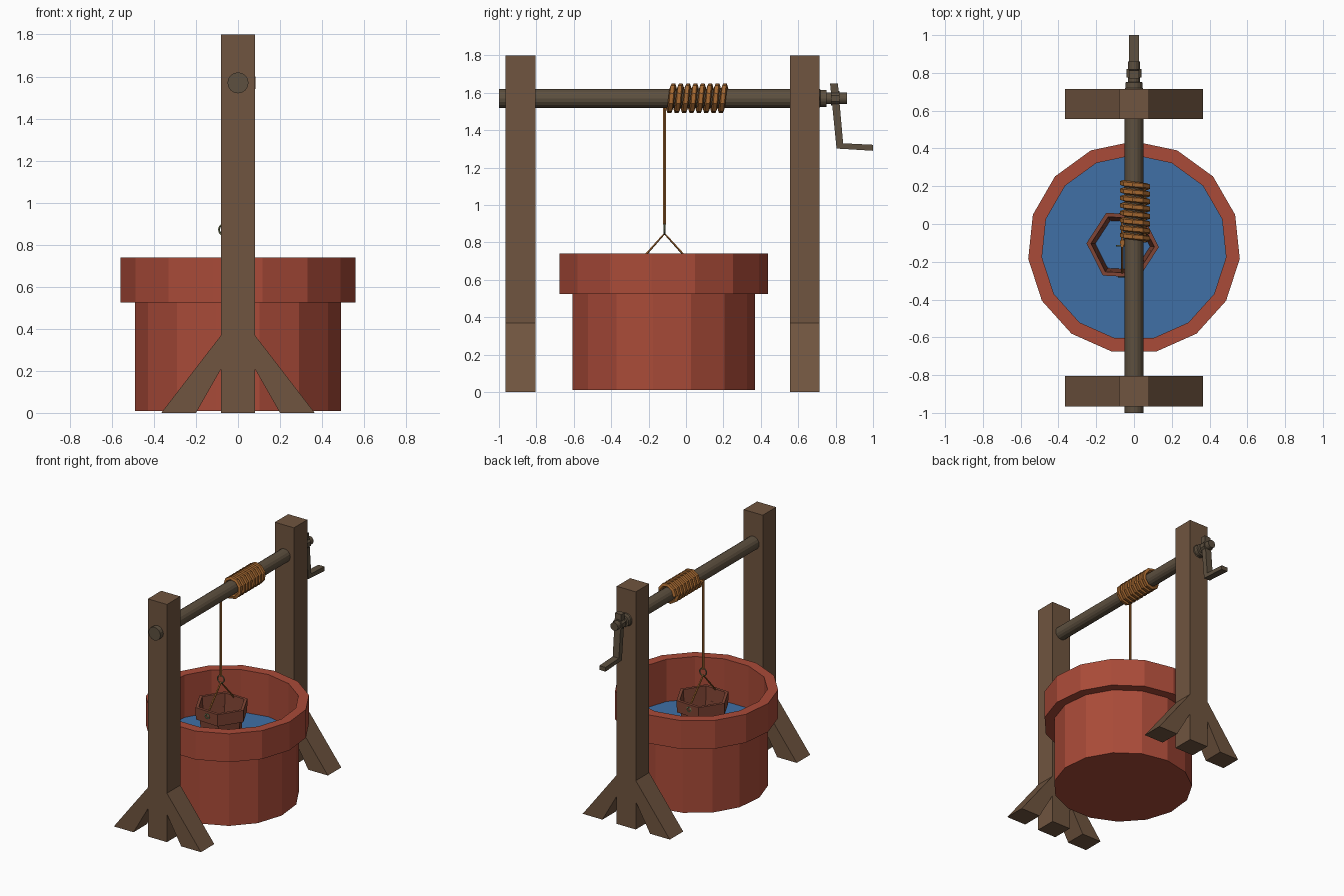
import bpy, bmesh, math
from mathutils import Vector

if "Cube" in bpy.data.objects:
    bpy.data.objects.remove(bpy.data.objects["Cube"])


def material(name, r, g, b):
    m = bpy.data.materials.new(name)
    m.diffuse_color = (r, g, b, 1)
    m.use_nodes = True
    m.node_tree.nodes["Principled BSDF"].inputs["Base Color"].default_value = m.diffuse_color
    return m


BRICK = material("brick_red", 0.40, 0.07, 0.04)
WATER = material("water_blue", 0.05, 0.16, 0.38)
WOOD = material("wood", 0.16, 0.09, 0.05)
AXLE = material("axle_wood", 0.11, 0.08, 0.05)
ROPE = material("rope", 0.38, 0.14, 0.03)
BUCKET = material("bucket_wood", 0.22, 0.06, 0.035)
METAL = material("ring_metal", 0.15, 0.17, 0.08)


def finish(name, bm, mat):
    bmesh.ops.recalc_face_normals(bm, faces=bm.faces)
    mesh = bpy.data.meshes.new(name)
    bm.to_mesh(mesh)
    bm.free()
    mesh.materials.append(mat)
    ob = bpy.data.objects.new(name, mesh)
    bpy.context.collection.objects.link(ob)
    return ob


def lathe(name, profile, sides, mat, loc=(0, 0, 0), start=0.0, along_y=False, closed=False):
    """Revolve (radius, height) points about z, or about y."""
    bm = bmesh.new()
    rings = []
    for r, h in profile:
        ring = []
        for i in range(sides):
            a = start + 2 * math.pi * i / sides
            u, v = r * math.cos(a), r * math.sin(a)
            p = (u, h, v) if along_y else (u, v, h)
            ring.append(bm.verts.new(Vector(p) + Vector(loc)))
        rings.append(ring)
    pairs = list(zip(rings, rings[1:])) + ([(rings[-1], rings[0])] if closed else [])
    for a, b in pairs:
        for i in range(sides):
            j = (i + 1) % sides
            bm.faces.new((a[i], a[j], b[j], b[i]))
    if not closed:
        for ring, (r, h) in ((rings[0], profile[0]), (rings[-1], profile[-1])):
            bm.faces.new(ring)
    return finish(name, bm, mat)


def prism(name, pts, depth, mat):
    """Extrude a planar outline by a depth vector."""
    bm = bmesh.new()
    face = bm.faces.new([bm.verts.new(p) for p in pts])
    new = bmesh.ops.extrude_face_region(bm, geom=[face])["geom"]
    bmesh.ops.translate(bm, vec=depth, verts=[v for v in new if isinstance(v, bmesh.types.BMVert)])
    return finish(name, bm, mat)


def tube(name, pts, radius, mat, sides=6, cyclic=False):
    """Sweep a small polygon along a path."""
    bm = bmesh.new()
    pts = [Vector(p) for p in pts]
    n = len(pts)
    rings = []
    for k, p in enumerate(pts):
        a = pts[(k - 1) % n] if cyclic or k else p
        b = pts[(k + 1) % n] if cyclic or k < n - 1 else p
        t = (b - a).normalized()
        ref = Vector((0, 1, 0)) if abs(t.y) < 0.6 else Vector((1, 0, 0))
        u = t.cross(ref).normalized()
        v = t.cross(u)
        rings.append([bm.verts.new(p + radius * (u * math.cos(2 * math.pi * i / sides)
                                                 + v * math.sin(2 * math.pi * i / sides)))
                      for i in range(sides)])
    for a, b in list(zip(rings, rings[1:])) + ([(rings[-1], rings[0])] if cyclic else []):
        for i in range(sides):
            j = (i + 1) % sides
            bm.faces.new((a[i], a[j], b[j], b[i]))
    if not cyclic:
        bm.faces.new(rings[0])
        bm.faces.new(rings[-1])
    return finish(name, bm, mat)


def circle(center, r, n=12):
    return [(center[0] + r * math.cos(2 * math.pi * i / n), center[1],
             center[2] + r * math.sin(2 * math.pi * i / n)) for i in range(n)]


# Well wall with overhanging rim; the water surface closes the inside
CY = -0.125
lathe("well_wall", [(0.493, 0.01), (0.493, 0.525), (0.563, 0.525), (0.563, 0.74),
                    (0.49, 0.74), (0.49, 0.42)], 15, BRICK, (0, CY, 0), math.pi / 2)
bm_top = bpy.data.objects["well_wall"].data
b = bmesh.new()
b.from_mesh(bm_top)
b.faces.ensure_lookup_table()
bmesh.ops.delete(b, geom=[b.faces[-1]], context='FACES_ONLY')
b.to_mesh(bm_top)
b.free()
bm = bmesh.new()
bm.faces.new([bm.verts.new((0.49 * math.cos(math.pi / 2 + 2 * math.pi * i / 15),
                            CY + 0.49 * math.sin(math.pi / 2 + 2 * math.pi * i / 15), 0.42))
              for i in range(15)])
finish("water", bm, WATER)

# Posts with splayed braces as one mirrored outline
half = [(0.08, 0), (0.08, 0.21), (0.20, 0), (0.365, 0), (0.08, 0.37), (0.08, 1.8)]
outline = half + [(-x, z) for x, z in reversed(half)]
for name, y in (("front_post", -0.965), ("back_post", 0.555)):
    prism(name, [(x, y, z) for x, z in outline], (0, 0.16, 0), WOOD)

# Axle with stepped end
AZ = 1.57
lathe("axle", [(0.05, -1.0), (0.05, 0.715), (0.045, 0.72), (0.045, 0.75), (0.031, 0.752),
               (0.031, 0.86)], 16, AXLE, (0, 0, AZ), along_y=True)
lathe("crank_hub", [(0.042, 0.775), (0.042, 0.82)], 8, AXLE, (0, 0, AZ), math.pi / 8, along_y=True)

# Crank arm and grip
crank = [(0.77, 1.65), (0.812, 1.65), (0.84, 1.33), (1.0, 1.322), (1.0, 1.29), (0.805, 1.302)]
prism("crank_handle", [(-0.026, y, z) for y, z in crank], (0.052, 0, 0), AXLE)

# Rope wound on the axle
turns, seg = 8, 9
coil = []
for i in range(turns * seg + 1):
    a = math.pi + 2 * math.pi * i / seg
    coil.append((0.007 + 0.068 * math.cos(a), -0.098 + 0.315 * i / (turns * seg),
                 AZ + 0.066 * math.sin(a)))
tube("rope_coil", coil, 0.017, ROPE, 5)

# Hanging rope, ring and bucket bail
RX, RY = -0.063, -0.115
tube("hanging_rope", [(RX, RY, 0.895), (RX, RY, AZ)], 0.010, ROPE)
tube("hook_ring", circle((RX, RY, 0.872), 0.028), 0.005, METAL, 5, True)
tube("bucket_bail", [(RX, -0.277, 0.665), (RX, RY, 0.848), (RX, 0.05, 0.665)], 0.007, ROPE, 5)
for name, y in (("front_bail_ring", -0.278), ("back_bail_ring", 0.052)):
    tube(name, circle((RX, y, 0.652), 0.017, 8), 0.006, METAL, 5, True)

# Hexagonal bucket dipping into the water
lathe("bucket", [(0.140, 0.36), (0.160, 0.59), (0.19, 0.60), (0.192, 0.69), (0.168, 0.69),
                 (0.145, 0.40), (0.125, 0.36)], 6, BUCKET, (-0.06, -0.112, 0),
      math.radians(-3), closed=True)
